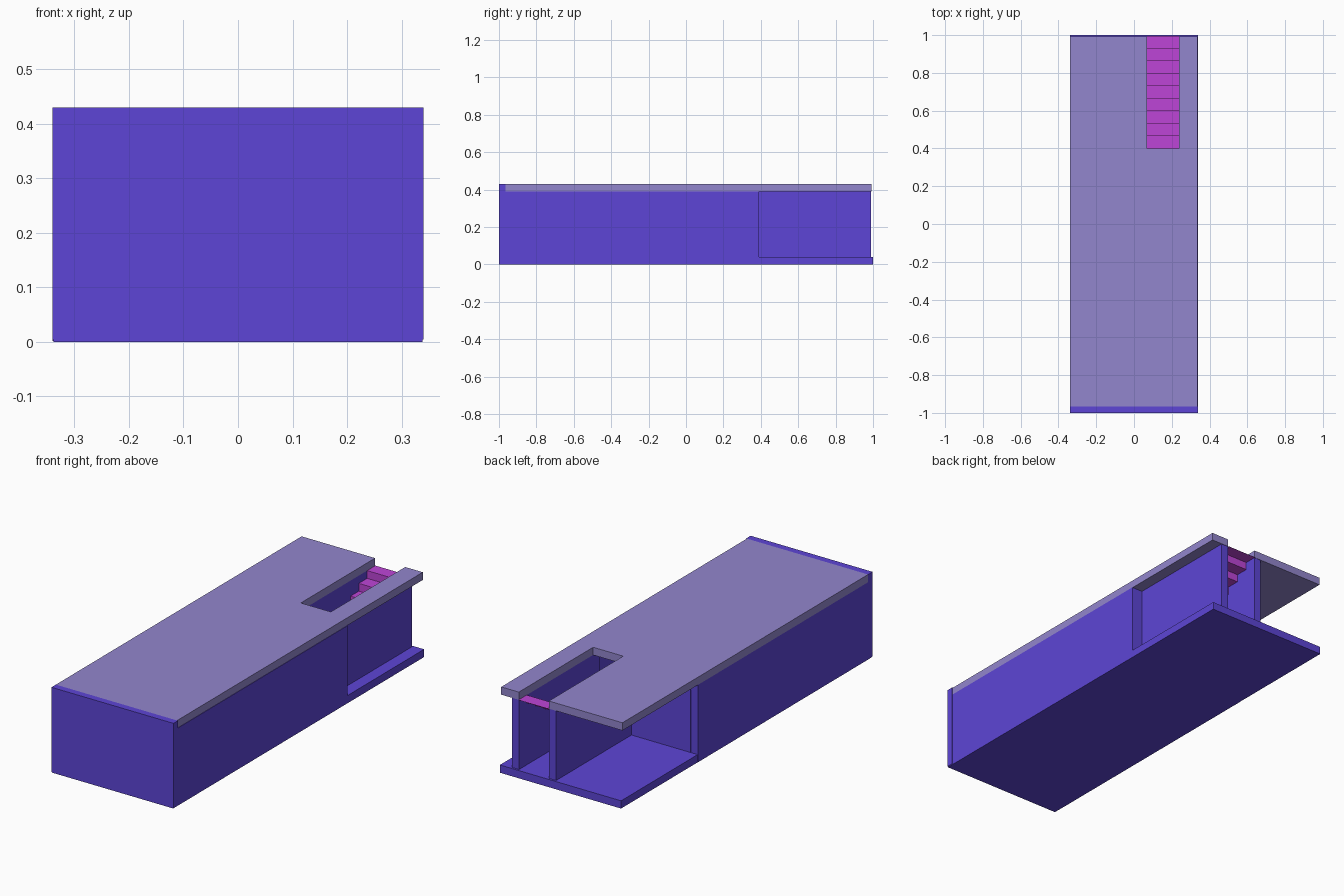
import bpy, bmesh

if "Cube" in bpy.data.objects:
    bpy.data.objects.remove(bpy.data.objects["Cube"])


def material(name, color):
    m = bpy.data.materials.new(name)
    m.diffuse_color = (*color, 1)
    m.use_nodes = True
    m.node_tree.nodes["Principled BSDF"].inputs["Base Color"].default_value = m.diffuse_color
    return m


BLUE = material("wall_blue", (0.11, 0.06, 0.67))
LAVENDER = material("roof_lavender", (0.29, 0.24, 0.61))
MAGENTA = material("stair_magenta", (0.51, 0.06, 0.68))


def finish(name, bm, mat):
    me = bpy.data.meshes.new(name)
    bm.to_mesh(me)
    bm.free()
    me.materials.append(mat)
    ob = bpy.data.objects.new(name, me)
    bpy.context.collection.objects.link(ob)
    return ob


def slab(name, outline, z0, z1, mat):
    """Extrude a plan outline from z0 up to z1."""
    bm = bmesh.new()
    face = bm.faces.new([bm.verts.new((x, y, z0)) for x, y in outline])
    ext = bmesh.ops.extrude_face_region(bm, geom=[face])
    top = [v for v in ext["geom"] if isinstance(v, bmesh.types.BMVert)]
    bmesh.ops.translate(bm, verts=top, vec=(0, 0, z1 - z0))
    bmesh.ops.recalc_face_normals(bm, faces=bm.faces)
    return finish(name, bm, mat)


def box(name, x0, x1, y0, y1, z0, z1, mat=BLUE):
    return slab(name, [(x0, y0), (x1, y0), (x1, y1), (x0, y1)], z0, z1, mat)


W = 0.338                      # half width
T = 0.039                      # slab and wall thickness
ROOF0, ROOF1 = 0.391, 0.43     # roof bottom and top
SX0, SX1 = 0.07, 0.238         # stairwell sides
SY0, SY1 = 0.40, 0.995         # stairwell front and back
BACK = 0.39                    # rear face of the closed room

# Floor and outer walls
box("floor", -W, W, -0.999, 1.0, 0, T)
box("front_wall", -0.34, 0.34, -1.0, -0.965, 0.004, ROOF1)
for side, x0, x1 in (("left", -0.34, -0.34 + T), ("right", W - T, W)):
    box(side + "_wall", x0, x1, -0.965, BACK, 0.001, ROOF0)

# Rear wall of the room, open at the foot of the stairs
box("rear_wall_left", -W + T, SX0, BACK - T, BACK, T, ROOF0)
box("rear_wall_right", SX1, W - T, BACK - T, BACK, T, ROOF0)

# Walls either side of the stairs
box("stair_wall_left", SX0 - T, SX0, BACK, 0.99, T, ROOF0)
box("stair_wall_right", SX1, SX1 + T, BACK, 0.99, T, ROOF0)

# Roof slab notched for the stairwell
slab("roof", [(-0.34, -0.965), (0.336, -0.965), (0.336, 0.992), (SX1, 0.992),
              (SX1, SY0), (SX0, SY0), (SX0, 0.992), (-0.34, 0.992)],
     ROOF0, ROOF1, LAVENDER)

# Stairs: thin folded strip of risers and treads
STEPS = 9
rise, run = (ROOF0 - T) / STEPS, (SY1 - SY0) / STEPS
path = [(SY0, T)]
for i in range(STEPS):
    z = T + (i + 1) * rise
    path += [(SY0 + i * run, z), (SY0 + (i + 1) * run, z)]
bm = bmesh.new()
rows = [[bm.verts.new((x, y, z)) for x in (SX0, SX1)] for y, z in path]
for a, b in zip(rows, rows[1:]):
    bm.faces.new((a[0], a[1], b[1], b[0]))
finish("stairs", bm, MAGENTA)
